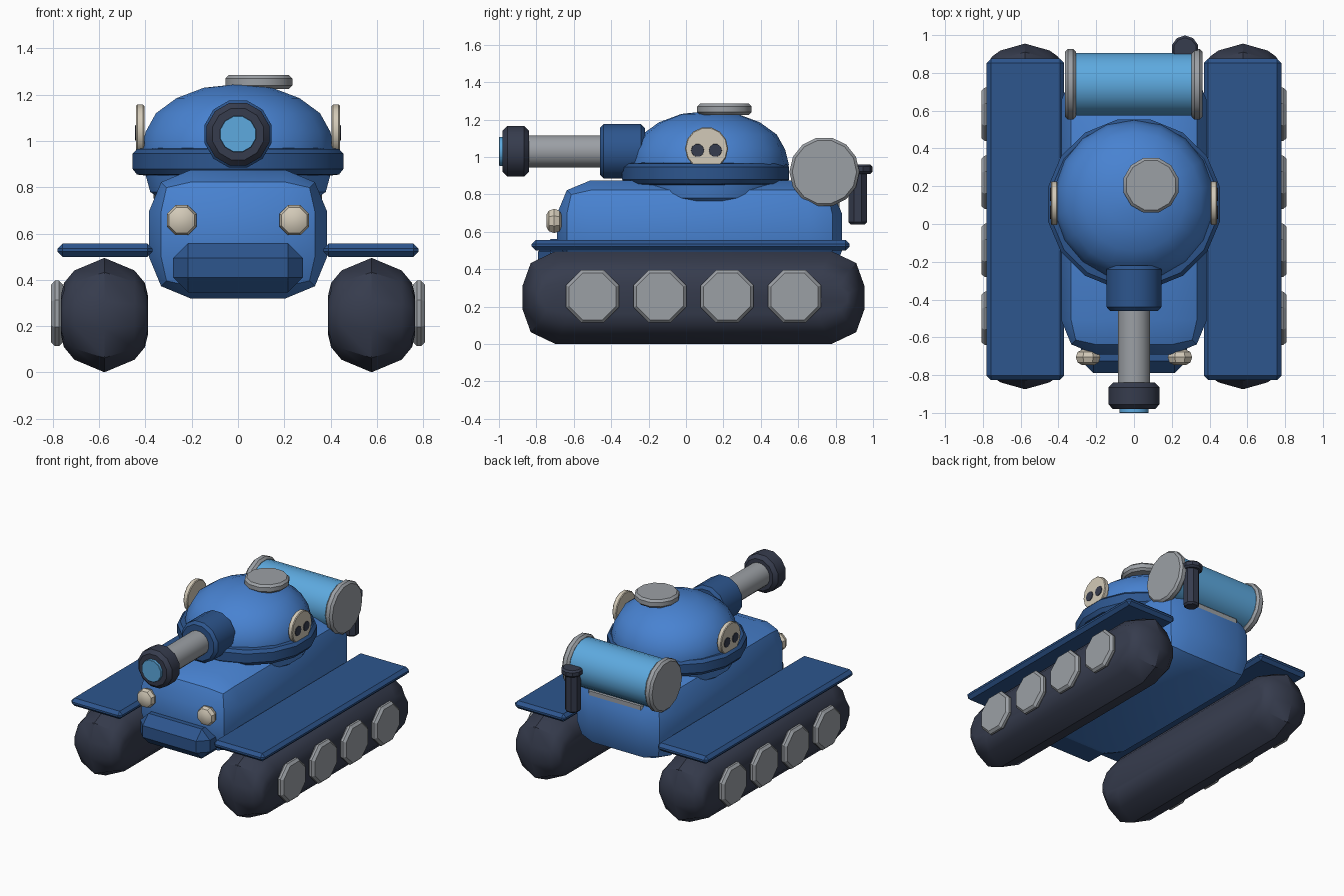
import bpy, bmesh
from math import pi, cos, sin, radians
from mathutils import Matrix, Vector

cube = bpy.data.objects.get("Cube")
if cube:
    bpy.data.objects.remove(cube, do_unlink=True)


def material(name, rgb):
    m = bpy.data.materials.new(name)
    m.use_nodes = True
    m.diffuse_color = (*rgb, 1)
    m.node_tree.nodes["Principled BSDF"].inputs["Base Color"].default_value = (*rgb, 1)
    return m


BLUE = material("blue", (0.065, 0.225, 0.64))
NAVY = material("dark blue", (0.026, 0.092, 0.27))
SKY = material("light blue", (0.11, 0.40, 0.74))
DARK = material("charcoal", (0.037, 0.045, 0.075))
GREY = material("grey", (0.33, 0.35, 0.375))
CREAM = material("cream", (0.65, 0.59, 0.48))

AXES = {
    "z": Matrix.Identity(4),
    "x": Matrix.Rotation(pi / 2, 4, "Y"),
    "-x": Matrix.Rotation(-pi / 2, 4, "Y"),
    "-y": Matrix.Rotation(pi / 2, 4, "X"),
}


def finish(bm, name, mat, matrix):
    bmesh.ops.recalc_face_normals(bm, faces=bm.faces[:])
    bm.transform(matrix)
    mesh = bpy.data.meshes.new(name)
    bm.to_mesh(mesh)
    bm.free()
    mesh.materials.append(mat)
    ob = bpy.data.objects.new(name, mesh)
    bpy.context.collection.objects.link(ob)
    bpy.ops.object.select_all(action="DESELECT")
    ob.select_set(True)
    bpy.context.view_layer.objects.active = ob
    bpy.ops.object.shade_smooth_by_angle(angle=radians(32))
    return ob


def loft(name, mat, rings, matrix):
    """Skin a list of equal point rings and cap both ends."""
    bm = bmesh.new()
    loops = [[bm.verts.new(p) for p in ring] for ring in rings]
    n = len(loops[0])
    for a, b in zip(loops, loops[1:]):
        for i in range(n):
            j = (i + 1) % n
            bm.faces.new((a[i], a[j], b[j], b[i]))
    bm.faces.new(loops[0])
    bm.faces.new(loops[-1])
    return finish(bm, name, mat, matrix)


def lathe(name, mat, profile, loc, axis="z", sides=12, scale=(1, 1, 1)):
    """Turn (radius, height) pairs around an axis."""
    turn = [2 * pi * (i + 0.5) / sides for i in range(sides)]
    rings = [[(r * cos(a), r * sin(a), h) for a in turn] for r, h in profile]
    matrix = Matrix.Translation(loc) @ AXES[axis] @ Matrix.Diagonal((*scale, 1))
    return loft(name, mat, rings, matrix)


def disc(name, mat, r, depth, loc, axis="z", sides=12, b=0.015):
    """Cylinder with chamfered rims, starting at loc and growing along axis."""
    profile = [(r - b, 0), (r, b), (r, depth - b), (r - b, depth)]
    return lathe(name, mat, profile, loc, axis, sides)


def box(name, mat, lo, hi, bevel, segments=1):
    lo, hi = Vector(lo), Vector(hi)
    bm = bmesh.new()
    bmesh.ops.create_cube(bm, size=1)
    bm.transform(Matrix.Diagonal((*(hi - lo), 1)))
    bmesh.ops.bevel(bm, geom=bm.edges[:], offset=bevel, segments=segments,
                    profile=0.5, affect="EDGES")
    return finish(bm, name, mat, Matrix.Translation((lo + hi) / 2))


# Hull and front bumper
box("hull", BLUE, (-0.385, -0.69, 0.32), (0.385, 0.835, 0.875), 0.18, 2)
box("bumper", NAVY, (-0.28, -0.79, 0.345), (0.28, -0.5, 0.56), 0.065)

# Turret dome with its collar
lathe("turret", BLUE,
      [(0.30, 0.72), (0.385, 0.78), (0.41, 0.87), (0.425, 0.96), (0.405, 1.04),
       (0.36, 1.12), (0.27, 1.185), (0.15, 1.23), (0.01, 1.245)],
      (0, 0.125, 0), sides=18)
lathe("turret_collar", NAVY,
      [(0.40, 0.85), (0.445, 0.855), (0.465, 0.88), (0.465, 0.945),
       (0.445, 0.965), (0.40, 0.97)],
      (0, 0.105, 0), sides=16, scale=(1, 0.98, 1))
disc("hatch", GREY, 0.15, 0.06, (0.09, 0.205, 1.225), b=0.015)

# Gun
GUN_Z = 1.03
disc("gun_mantlet", NAVY, 0.15, 0.24, (0, -0.22, GUN_Z), "-y", 12, 0.02)
disc("gun_barrel", GREY, 0.087, 0.46, (0, -0.42, GUN_Z), "-y", 16, 0.005)
disc("gun_muzzle", DARK, 0.14, 0.14, (0, -0.84, GUN_Z), "-y", 12, 0.025)
disc("muzzle_glow", SKY, 0.08, 0.04, (0, -0.96, GUN_Z), "-y", 12, 0.002)

# Rear drum with end caps and bracket
disc("rear_drum", SKY, 0.167, 0.64, (-0.32, 0.74, 0.92), "x", 20, 0.005)
for side, x in (("right", -0.365), ("left", 0.305)):
    disc(side + "_drum_cap", GREY, 0.187, 0.058, (x, 0.74, 0.92), "x", 14, 0.015)
box("drum_bracket", GREY, (-0.22, 0.68, 0.71), (0.22, 0.82, 0.775), 0.012)

# Exhaust hung behind the drum
disc("exhaust_pipe", DARK, 0.054, 0.29, (0.27, 0.918, 0.64), sides=8, b=0.012)
disc("exhaust_cap", DARK, 0.073, 0.05, (0.27, 0.925, 0.91), sides=10, b=0.012)

# Track side outline: one rounded quarter reflected four ways
QUARTER = [(0.915, 0.06), (0.87, 0.185), (0.74, 0.247)]


def track_ring(x, inset_y, inset_z):
    pts = []
    for sy, sz in ((1, 1), (-1, 1), (-1, -1), (1, -1)):
        quarter = QUARTER if sy * sz > 0 else QUARTER[::-1]
        for y, z in quarter:
            pts.append((x, sy * y * (1 - inset_y), sz * z * (1 - inset_z)))
    return pts


CROWN = [(-0.188, 0.1, 0.66), (-0.175, 0.075, 0.44), (-0.13, 0.04, 0.22), (0, 0, 0),
         (0.13, 0.04, 0.22), (0.175, 0.075, 0.44), (0.188, 0.1, 0.66)]

for s, side in ((1, "left_"), (-1, "right_")):
    out = "x" if s > 0 else "-x"
    # Running gear and fender
    loft(side + "track", DARK, [track_ring(*c) for c in CROWN],
         Matrix.Translation((s * 0.577, 0.04, 0.248)))
    for i in range(4):
        disc(f"{side}wheel_{i + 1}", GREY, 0.153, 0.05,
             (s * 0.757, -0.5 + 0.36 * i, 0.255), out, 8, 0.017)
    xs = sorted((s * 0.37, s * 0.78))
    box(side + "fender", NAVY, (xs[0], -0.825, 0.5), (xs[1], 0.875, 0.557), 0.022)

    # Headlight
    lathe(side + "headlight", CREAM,
          [(0.035, -0.04), (0.06, -0.028), (0.07, 0), (0.06, 0.028), (0.035, 0.042)],
          (s * 0.243, -0.705, 0.658), "-y", 8)

    # Face badge on the turret
    disc(side + "badge", CREAM, 0.115, 0.035, (s * 0.405, 0.11, 1.045), out, 14, 0.005)
    for n, y in (("front", 0.062), ("rear", 0.157)):
        disc(f"{side}badge_{n}_eye", DARK, 0.035, 0.008, (s * 0.436, y, 1.035), out, 10, 0.001)
